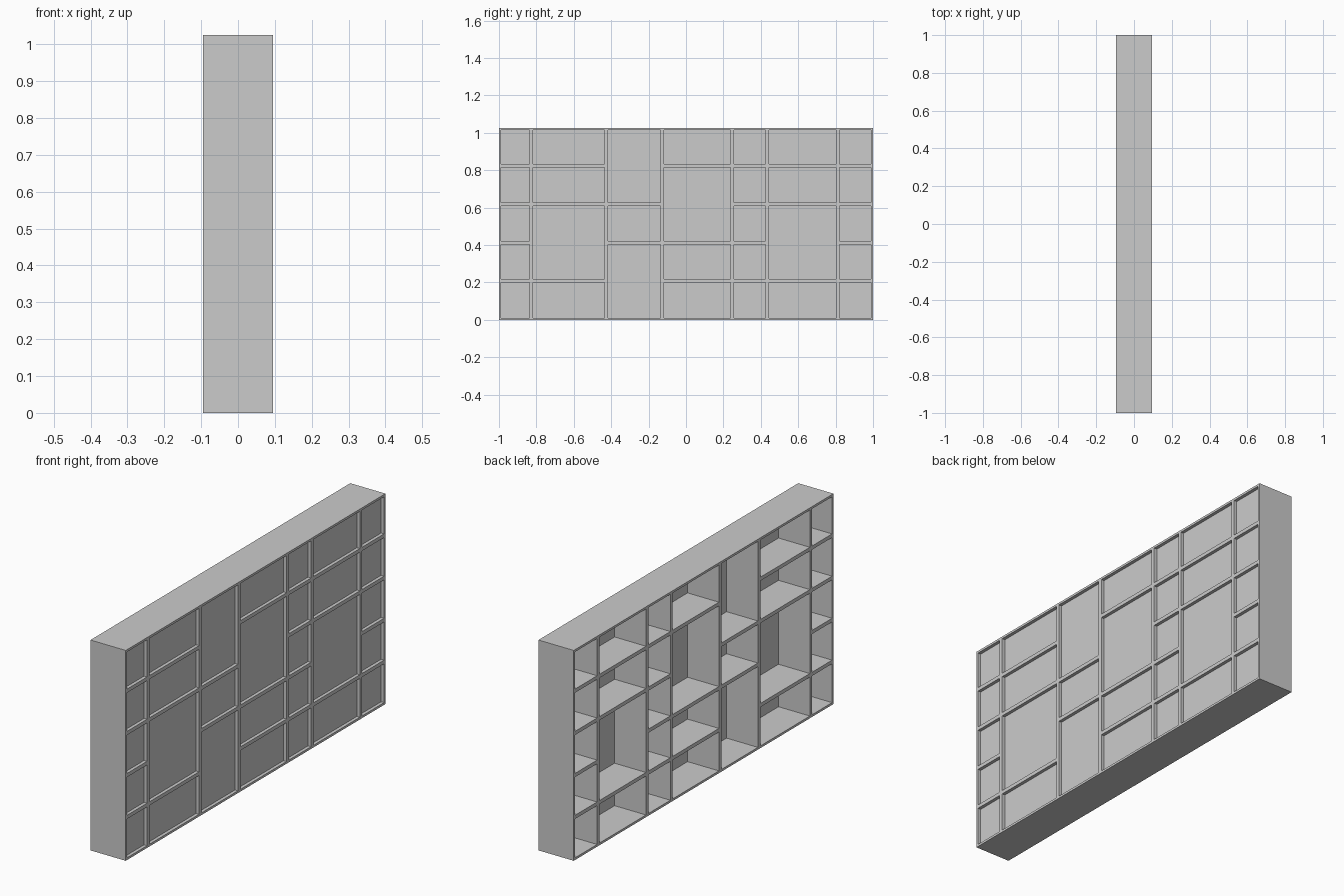
import bpy

if "Cube" in bpy.data.objects:
    bpy.data.objects.remove(bpy.data.objects["Cube"])

HX, HY, TOP = 0.095, 1.0, 1.025     # half depth, half length, height
OUT, T = 0.011, 0.018               # casing and divider thickness


def box(name, x0, x1, y0, y1, z0, z1):
    bpy.ops.mesh.primitive_cube_add(
        size=1, location=((x0 + x1) / 2, (y0 + y1) / 2, (z0 + z1) / 2))
    ob = bpy.context.object
    ob.name = name
    ob.scale = (x1 - x0, y1 - y0, z1 - z0)
    bpy.ops.object.transform_apply(location=False, rotation=False, scale=True)
    return ob


# outer casing
box("bottom_board", -HX, HX, -HY, HY, 0, OUT)
box("top_board", -HX, HX, -HY, HY, TOP - OUT, TOP)
box("side_board_left", -HX, HX, -HY, -HY + OUT, OUT, TOP - OUT)
box("side_board_right", -HX, HX, HY - OUT, HY, OUT, TOP - OUT)

# back panel, slightly recessed from the +x side
box("back_panel", 0.074, 0.079, -HY + OUT, HY - OUT, OUT, TOP - OUT)

# full-height uprights
uprights = [-0.827, -0.427, -0.127, 0.247, 0.435, 0.811]
for i, y in enumerate(uprights):
    box(f"upright_{i + 1}", -HX, HX, y - T / 2, y + T / 2, OUT, TOP - OUT)

# shelves: which levels are present in each column
levels = [0.209, 0.413, 0.618, 0.824]
columns = [(0, 1, 2, 3), (0, 2, 3), (1, 2), (0, 1, 3),
           (0, 1, 2, 3), (0, 2, 3), (0, 1, 2, 3)]
starts = [-HY + OUT] + [y + T / 2 for y in uprights]
ends = [y - T / 2 for y in uprights] + [HY - OUT]
for c, present in enumerate(columns):
    for k in present:
        z = levels[k]
        box(f"shelf_{c + 1}_{k + 1}", -HX, HX, starts[c], ends[c],
            z - T / 2, z + T / 2)
